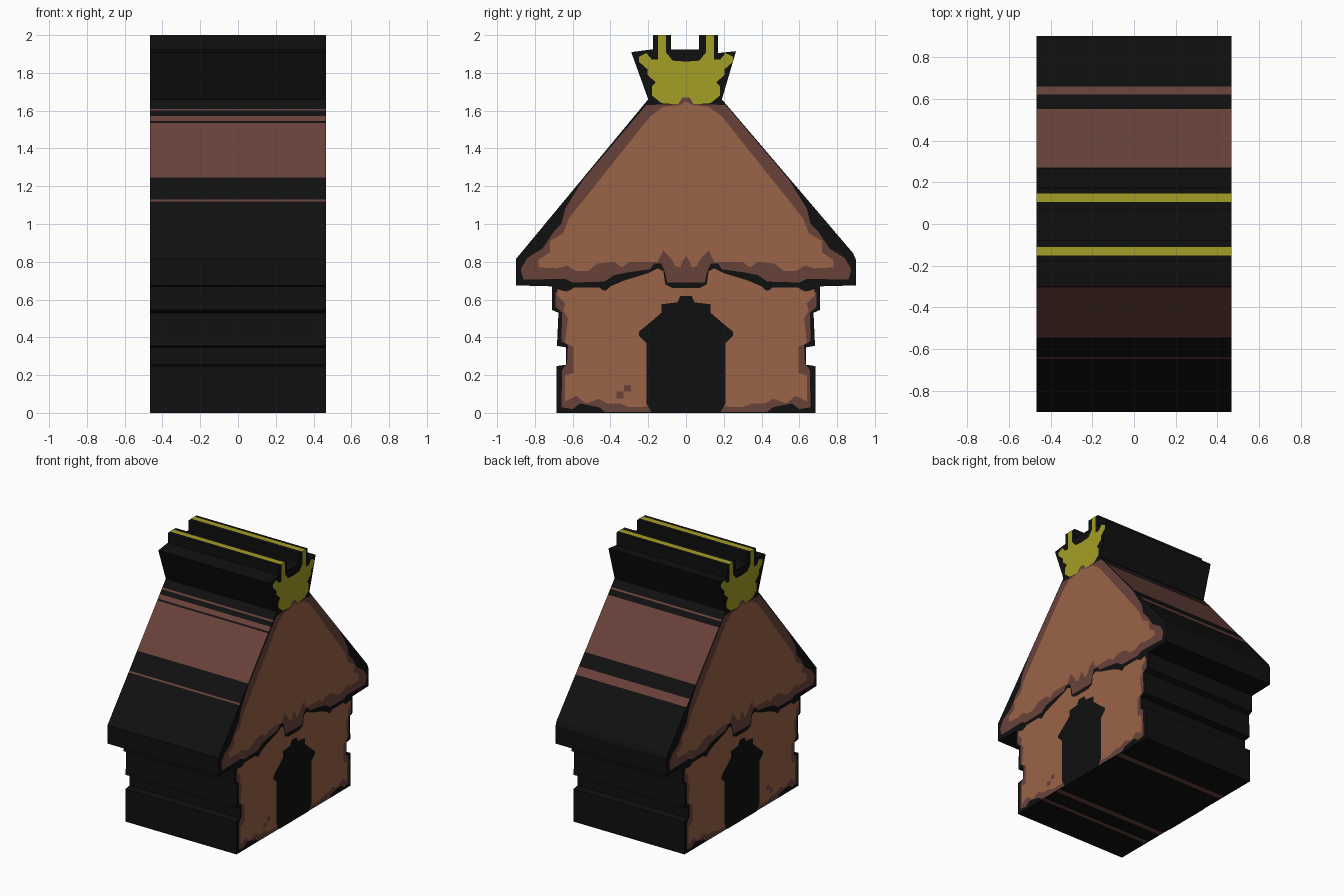
import bpy, bmesh

if "Cube" in bpy.data.objects:
    bpy.data.objects.remove(bpy.data.objects["Cube"])

W = 0.467          # half width of the hut along x
STEP = 0.0015      # spacing of the painted layers on the gable ends


def material(name, rgb):
    m = bpy.data.materials.new(name)
    lin = [((c / 255 + 0.055) / 1.055) ** 2.4 if c > 10 else c / 255 / 12.92 for c in rgb]
    m.diffuse_color = (*lin, 1)
    m.use_nodes = True
    m.node_tree.nodes["Principled BSDF"].inputs["Base Color"].default_value = m.diffuse_color
    return m


BLACK = material("black outline", (16, 16, 16))
DARK = material("dark brown", (105, 66, 58))
LIGHT = material("light brown", (155, 99, 72))
YELLOW = material("straw yellow", (164, 159, 37))


def mirrored(half):
    """Right half, bottom to top, completed with its mirror image."""
    return half + [(-y, z) for y, z in reversed(half) if y != 0]


def between(a, b, heights):
    """Extra points on the line a-b at the given heights."""
    return [(a[0] + (b[0] - a[0]) * (z - a[1]) / (b[1] - a[1]), z) for z in heights]


def finish(name, bm, mats):
    me = bpy.data.meshes.new(name)
    bm.to_mesh(me)
    bm.free()
    for m in mats:
        me.materials.append(m)
    bpy.context.collection.objects.link(bpy.data.objects.new(name, me))


def extrude(name, profile, stripe, is_stripe, hidden):
    """Black solid along x; stripes coloured and hidden faces dropped by rule."""
    bm = bmesh.new()
    lo = [bm.verts.new((-W, y, z)) for y, z in profile]
    hi = [bm.verts.new((W, y, z)) for y, z in profile]
    caps = [bm.faces.new(lo[::-1]), bm.faces.new(hi)]
    sides = []
    for i in range(len(profile)):
        j = (i + 1) % len(profile)
        f = bm.faces.new((lo[i], lo[j], hi[j], hi[i]))
        c = f.calc_center_median()
        f.material_index = int(is_stripe(c.y, c.z))
        if hidden(c.y, c.z):
            sides.append(f)
    bmesh.ops.recalc_face_normals(bm, faces=bm.faces)
    bmesh.ops.delete(bm, geom=sides, context='FACES_ONLY')
    bmesh.ops.triangulate(bm, faces=caps)
    finish(name, bm, [BLACK, stripe])


def paint(name, mat, layer, *shapes):
    """Flat painted shapes on both gable ends."""
    bm = bmesh.new()
    for s in (-1, 1):
        for shape in shapes:
            f = bm.faces.new([bm.verts.new((s * (W + layer * STEP), y, z)) for y, z in shape])
            f.normal_update()
            if f.normal.x * s < 0:
                f.normal_flip()
    bmesh.ops.triangulate(bm, faces=bm.faces)
    finish(name, bm, [mat])


# walls: notched sides, brown stripes underneath
floor = [-0.43, -0.40, -0.28, -0.24, 0.37, 0.41]
side = [(.685, 0), (.685, .248), (.634, .255), (.634, .347), (.683, .355),
        (.675, .53), (.71, .545), (.71, .67)]
walls = [(y, 0) for y in floor] + side + [(-y, z) for y, z in reversed(side)]
extrude("walls", walls, DARK,
        lambda y, z: z < .001 and any(a < y < b for a, b in zip(floor[::2], floor[1::2])),
        lambda y, z: z > .669)

# roof: triangular with brown bands on the two slopes
bands_front = [1.12, 1.13, 1.245, 1.535, 1.545, 1.572, 1.60, 1.61]
bands_back = [1.109, 1.156, 1.238, 1.566, 1.60, 1.61]
br, tr, bl, tl = (.885, .845), (.19, 1.66), (-.9, .815), (-.2, 1.66)
roof = ([(-.71, .67), (.71, .67), (.90, .675), (.90, .81), br] + between(br, tr, bands_back)
        + [tr, tl] + between(bl, tl, bands_front)[::-1] + [bl, (-.9, .675)])


def roof_band(y, z):
    b = bands_back if y > 0 else bands_front
    return any(lo < z < hi for lo, hi in zip(b[::2], b[1::2]))


extrude("roof", roof, DARK, roof_band,
        lambda y, z: (z < .671 or z > 1.659) and abs(y) < .1)

# finial: flared block with two prongs whose tips are yellow
finial = [(-.2, 1.66), (.19, 1.66), (.265, 1.915), (.17, 1.905), (.17, 2), (.145, 2),
          (.105, 2), (.07, 2), (.07, 1.925), (-.08, 1.925), (-.08, 2), (-.11, 2),
          (-.15, 2), (-.175, 2), (-.175, 1.925), (-.29, 1.91)]
extrude("finial", finial, YELLOW,
        lambda y, z: z > 1.99 and .12 < abs(y) < .14,
        lambda y, z: z < 1.661)

# finial straw on the gable ends
paint("finial_straw", YELLOW, 1, mirrored([
    (0, 1.63), (.13, 1.64), (.18, 1.68), (.18, 1.73), (.16, 1.75), (.205, 1.79),
    (.205, 1.82), (.25, 1.86), (.25, 1.885), (.21, 1.905), (.18, 1.87), (.147, 1.87),
    (.147, 2), (.107, 2), (.107, 1.91), (.07, 1.865), (0, 1.86)]))

# roof gable: dark thatch edge with a light field
paint("roof_edge", DARK, 2, mirrored([
    (0, .69), (.1, .69), (.11, .74), (.13, .79), (.17, .79), (.19, .76), (.3, .745),
    (.38, .73), (.43, .695), (.6, .69), (.64, .71), (.86, .705), (.875, .76), (.84, .82),
    (.76, .87), (.70, .96), (.66, 1.0), (.64, 1.08), (.545, 1.235), (.21, 1.63),
    (.04, 1.635), (.02, 1.67), (0, 1.67)]))
paint("roof_field", LIGHT, 3, mirrored([
    (0, .83), (.02, .80), (.03, .77), (.06, .78), (.08, .82), (.12, .86), (.15, .80),
    (.3, .80), (.34, .77), (.38, .80), (.47, .79), (.52, .75), (.58, .75), (.63, .78),
    (.68, .765), (.78, .77), (.78, .81), (.72, .85), (.72, .91), (.65, .95), (.62, 1.03),
    (.19, 1.57), (.12, 1.62), (.03, 1.63), (0, 1.65)]))

# wall gable: dark edge, light field and two specks
paint("wall_edge", DARK, 1, mirrored([
    (0, .02), (.2, .005), (.43, .005), (.46, .03), (.56, .05), (.6, .02), (.66, .03),
    (.655, .23), (.63, .26), (.625, .36), (.66, .38), (.655, .53), (.69, .56),
    (.69, .64), (.6, .65), (0, .65)]))
paint("wall_field", LIGHT, 2, mirrored([
    (0, .04), (.3, .03), (.35, .05), (.42, .05), (.46, .075), (.53, .05), (.58, .09),
    (.64, .06), (.64, .2), (.595, .21), (.595, .35), (.64, .37), (.625, .5), (.65, .54),
    (.64, .58), (.68, .62), (.68, .655), (.63, .64), (.59, .665), (.46, .665), (.43, .64),
    (.40, .67), (.33, .70), (.2, .74), (.15, .765), (.12, .75), (.11, .68), (.07, .66),
    (0, .66)]))


def square(y, z, r=.018):
    return [(y - r, z - r), (y + r, z - r), (y + r, z + r), (y - r, z + r)]


paint("wall_specks", DARK, 3, square(-.31, .13), square(-.35, .095))

# doorway with a small stepped hood
paint("doorway", BLACK, 3, mirrored([
    (0, .001), (.18, .001), (.21, .05), (.21, .37), (.25, .41), (.25, .43), (.2, .47),
    (.13, .53), (.13, .575), (.045, .585), (.03, .62), (0, .62)]))
